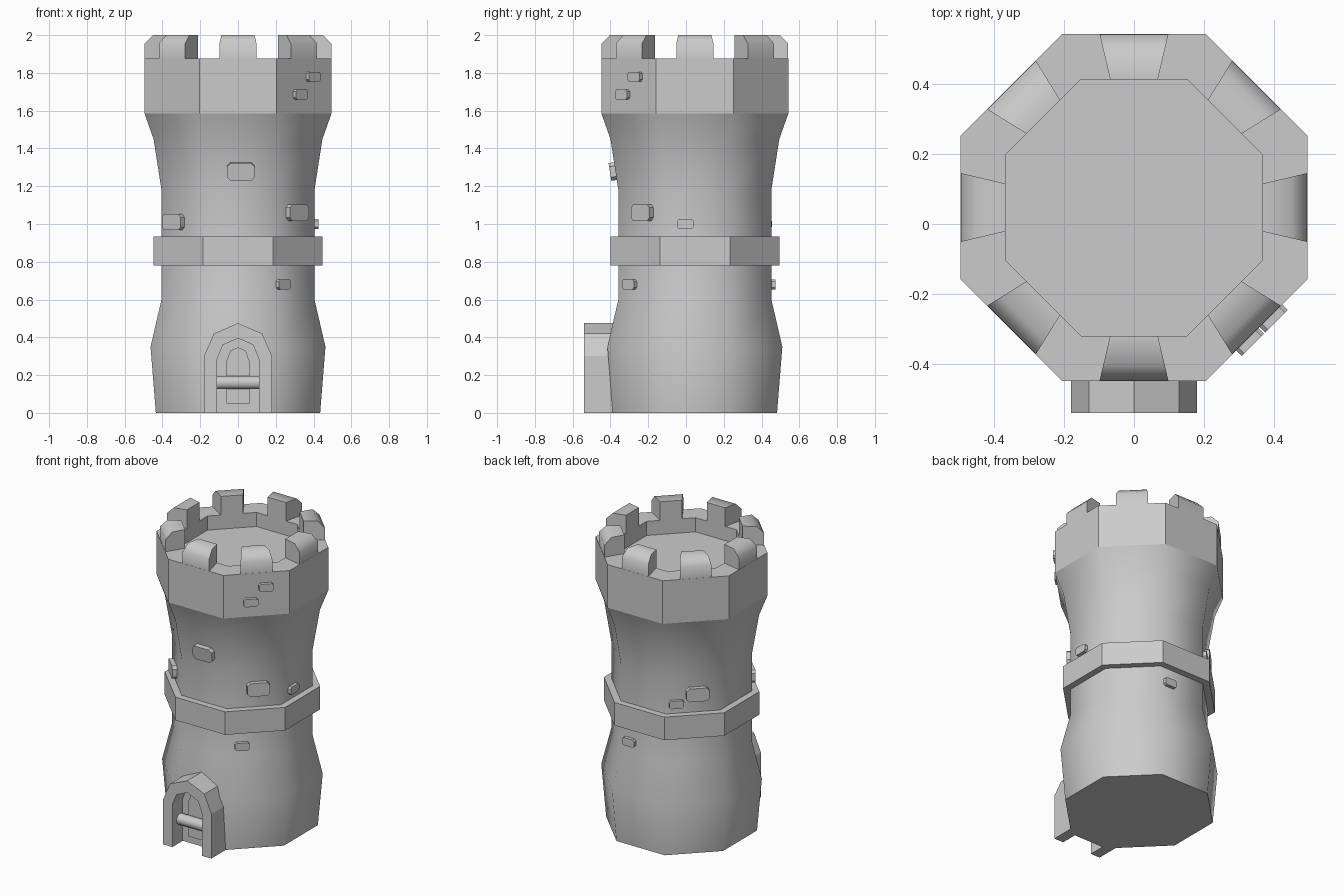
import bpy, bmesh
from math import cos, sin, pi, radians
from mathutils import Matrix, Vector

if "Cube" in bpy.data.objects:
    bpy.data.objects.remove(bpy.data.objects["Cube"])

CY = 0.047                      # tower axis sits slightly behind the origin
AXIS = Matrix.Translation((0, CY, 0))


def finish(name, bm, smooth=None):
    bmesh.ops.recalc_face_normals(bm, faces=bm.faces[:])
    me = bpy.data.meshes.new(name)
    bm.to_mesh(me)
    bm.free()
    ob = bpy.data.objects.new(name, me)
    bpy.context.collection.objects.link(ob)
    if smooth:
        bpy.ops.object.select_all(action='DESELECT')
        ob.select_set(True)
        bpy.context.view_layer.objects.active = ob
        bpy.ops.object.shade_smooth_by_angle(angle=radians(smooth))
    return ob


def octagon_loft(name, profile, closed=False, smooth=None):
    """Sweep (flat-to-centre distance, z) points around eight sides."""
    bm = bmesh.new()
    rings = []
    for a, z in profile:
        r = a / cos(pi / 8)
        rings.append([bm.verts.new((r * cos(pi / 8 + k * pi / 4),
                                    CY + r * sin(pi / 8 + k * pi / 4), z)) for k in range(8)])
    pairs = list(zip(rings, rings[1:]))
    if closed:
        pairs.append((rings[-1], rings[0]))
    else:
        bm.faces.new(rings[0])
        bm.faces.new(rings[-1])
    for lo, hi in pairs:
        for k in range(8):
            j = (k + 1) % 8
            bm.faces.new((lo[k], lo[j], hi[j], hi[k]))
    return finish(name, bm, smooth)


def prism(name, outline, y0, y1, matrix=None, smooth=None):
    """Extrude an (x, z) outline from y0 to y1."""
    bm = bmesh.new()
    a = [bm.verts.new((x, y0, z)) for x, z in outline]
    b = [bm.verts.new((x, y1, z)) for x, z in outline]
    bm.faces.new(a)
    bm.faces.new(b)
    for i in range(len(a)):
        j = (i + 1) % len(a)
        bm.faces.new((a[i], a[j], b[j], b[i]))
    if matrix:
        bm.transform(matrix)
    return finish(name, bm, smooth)


# Tower shaft, crown with sunken roof, and belt
octagon_loft("shaft", [(0.435, 0), (0.463, 0.35), (0.405, 0.6), (0.405, 1.18),
                       (0.447, 1.45), (0.495, 1.585)], smooth=50)
octagon_loft("crown", [(0.495, 1.585), (0.495, 1.875), (0.366, 1.875), (0.366, 1.78)])
octagon_loft("belt", [(0.39, 0.78), (0.448, 0.78), (0.448, 0.935), (0.39, 0.935)], closed=True)

# Battlements: wedge blocks with a chamfered outer top edge
section = [(0.366, 1.87), (0.494, 1.87), (0.494, 1.955), (0.45, 2.0), (0.366, 2.0)]
for k in range(8):
    bm = bmesh.new()
    sides = []
    for s in (-1, 1):
        sides.append([bm.verts.new((r, s * (0.068 + (r - 0.366) * 0.235), z)) for r, z in section])
        bm.faces.new(sides[-1])
    for i in range(5):
        j = (i + 1) % 5
        bm.faces.new((sides[0][i], sides[0][j], sides[1][j], sides[1][i]))
    bm.transform(AXIS @ Matrix.Rotation(k * pi / 4, 4, 'Z'))
    finish("battlement", bm, smooth=50)


# Protruding bricks: facing angle, sideways offset, z, wall distance, width, height, lean
def brick(angle, offset, z, wall, w, h, depth=0.025, lean=0):
    c = h * 0.2
    x, y = w / 2, h / 2
    outline = [(-x + c, -y), (x - c, -y), (x, -y + c), (x, y - c),
               (x - c, y), (-x + c, y), (-x, y - c), (-x, -y + c)]
    m = (AXIS @ Matrix.Rotation(radians(angle + 90), 4, 'Z')
         @ Matrix.Translation((offset, -wall, z)) @ Matrix.Rotation(radians(lean), 4, 'X'))
    prism("brick", outline, 0.02, -depth, m)


brick(-90, 0.015, 1.28, 0.42, 0.145, 0.095, 0.03, 9)
brick(-45, 0.025, 1.06, 0.405, 0.14, 0.088, 0.03)
brick(-135, -0.065, 1.01, 0.405, 0.14, 0.085, 0.03)
brick(135, 0.025, 1.06, 0.405, 0.14, 0.088, 0.03)
for a, o, z, wall in [(-45, -0.075, 0.68, 0.405), (0, -0.05, 1.0, 0.405),
                      (135, -0.105, 1.0, 0.405), (90, -0.10, 0.68, 0.405),
                      (-45, 0.058, 1.78, 0.495), (-45, -0.037, 1.685, 0.495)]:
    brick(a, o, z, wall, 0.09, 0.052, 0.022)

# Arched door surround, door slab, raised panel and cross bar
outer = [(0.18, 0), (0.18, 0.30), (0.128, 0.42), (0, 0.475)]
inner = [(0.11, 0), (0.11, 0.285), (0.08, 0.36), (0, 0.395)]


def mirrored(half):
    return half + [(-x, z) for x, z in reversed(half[:-1])]


prism("door_surround", mirrored(outer) + mirrored(inner)[::-1], -0.54, -0.37)
prism("door", mirrored(inner), -0.43, -0.37)
prism("door_panel", mirrored([(0.062, 0.05), (0.062, 0.27), (0.04, 0.33), (0, 0.347)]),
      -0.445, -0.42)
bm = bmesh.new()
bmesh.ops.create_cone(bm, cap_ends=True, segments=8, radius1=0.037, radius2=0.037, depth=0.22,
                      matrix=Matrix.Translation((0, -0.46, 0.16)) @ Matrix.Rotation(pi / 2, 4, 'Y')
                      @ Matrix.Rotation(pi / 8, 4, 'Z'))
finish("door_bar", bm, smooth=50)
